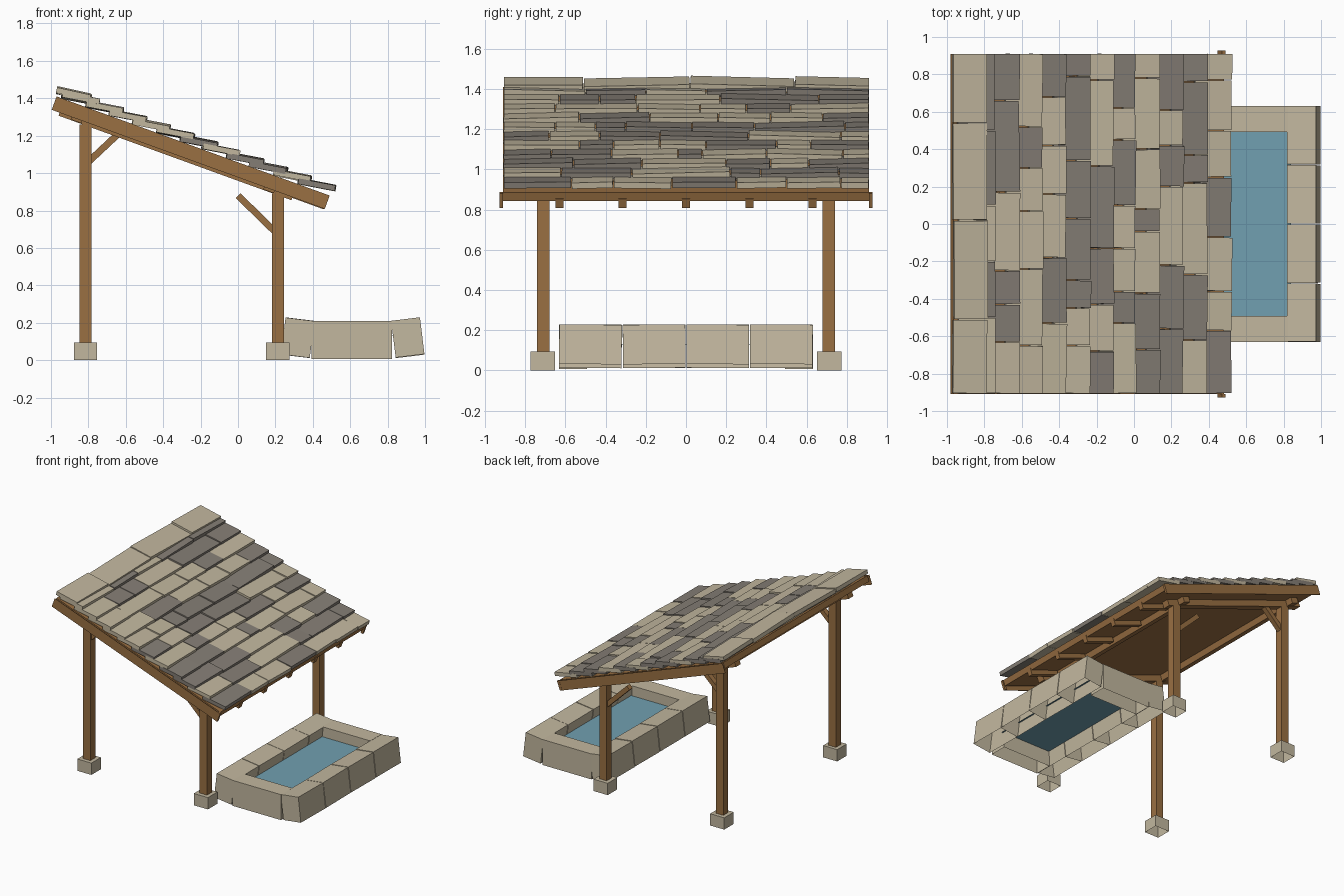
import bpy, bmesh, math, random
from mathutils import Matrix, Vector

if "Cube" in bpy.data.objects:
    bpy.data.objects.remove(bpy.data.objects["Cube"])

random.seed(4)


def material(name, rgb):
    m = bpy.data.materials.new(name)
    m.diffuse_color = (*rgb, 1)
    m.use_nodes = True
    m.node_tree.nodes["Principled BSDF"].inputs["Base Color"].default_value = m.diffuse_color
    return m


STONE = material("light_stone", (0.54, 0.475, 0.345))
SLATE = material("dark_slate", (0.235, 0.21, 0.18))
WOOD = material("brown_wood", (0.32, 0.16, 0.055))
WATER = material("blue_water", (0.165, 0.35, 0.44))

T = Matrix.Translation


def block(center, size, rot=None):
    """Matrix turning a unit cube into a placed block."""
    r = rot if rot else Matrix.Identity(4)
    return T(Vector(center)) @ r @ Matrix.Diagonal((*size, 1))


def turn_y(deg):
    return Matrix.Rotation(math.radians(deg), 4, 'Y')


def make(name, mat, matrices, open_bottom=False):
    """One object made of several transformed cubes."""
    bm = bmesh.new()
    for m in matrices:
        verts = bmesh.ops.create_cube(bm, size=1, matrix=m)["verts"]
        if open_bottom:
            faces = {f for v in verts for f in v.link_faces}
            lowest = min(faces, key=lambda f: f.calc_center_median().z)
            bmesh.ops.delete(bm, geom=[lowest], context='FACES_ONLY')
    me = bpy.data.meshes.new(name)
    bm.to_mesh(me)
    bm.free()
    me.materials.append(mat)
    ob = bpy.data.objects.new(name, me)
    bpy.context.collection.objects.link(ob)
    return ob


# Roof frame: local x runs down the slope, local z points out of the roof
ANGLE = math.atan(0.363)
COS = math.cos(ANGLE)
ROOF = T((-0.97, 0, 1.41)) @ Matrix.Rotation(ANGLE, 4, 'Y')
LENGTH = 1.46 / COS


def sloped(s0, s1, y, width, n0, n1):
    return ROOF @ block(((s0 + s1) / 2, y, (n0 + n1) / 2),
                        (s1 - s0, width, n1 - n0))


# Posts, footings, braces and the cross beams over the posts
for label, x, top, brace in (("high", -0.816, 1.26, ((-0.80, 1.06), (-0.64, 1.21))),
                             ("low", 0.213, 0.89, ((0.20, 0.685), (0.0, 0.88)))):
    make(label + "_posts", WOOD,
         [block((x, s * 0.71, (top + 0.08) / 2), (0.064, 0.062, top - 0.08))
          for s in (-1, 1)])
    make(label + "_footings", STONE,
         [block((x, s * 0.712, 0.047), (0.124, 0.12, 0.094)) for s in (-1, 1)], True)
    (x0, z0), (x1, z1) = brace
    tilt = math.degrees(math.atan2(z0 - z1, x1 - x0))
    make(label + "_braces", WOOD,
         [block(((x0 + x1) / 2, s * 0.71, (z0 + z1) / 2),
                (math.hypot(x1 - x0, z1 - z0), 0.04, 0.036), turn_y(tilt))
          for s in (-1, 1)])
    s_beam = (x + 0.97) / COS - 0.02
    make(label + "_cross_beam", WOOD,
         [sloped(s_beam - 0.03, s_beam + 0.03, 0, 1.6, -0.09, -0.04)])

# Roof timber
make("roof_deck", WOOD, [sloped(0.005, LENGTH - 0.01, 0, 1.82, -0.045, 0)])
make("side_beams", WOOD,
     [sloped(0.045, 1.37, s * 0.71, 0.06, -0.093, -0.04) for s in (-1, 1)])
make("barge_boards", WOOD,
     [sloped(0, LENGTH, s * 0.925, 0.002, -0.076, 0) for s in (-1, 1)])
make("eave_ends", WOOD,
     [sloped(LENGTH - 0.02, LENGTH, s * 0.918, 0.018, -0.076, 0) for s in (-1, 1)])
make("rafter_ends", WOOD,
     [sloped(LENGTH - 0.27, LENGTH - 0.005, 0.315 * i, 0.04, -0.08, -0.03)
      for i in range(-2, 3)])

# Roof tiles: lower edge of the row, colours from back to front, joints in y
ROWS = [
    (-0.79, "LLLL", (0.54, 0.02, -0.51)),
    (-0.745, "DDLDL", (0.5, 0.1, -0.2, -0.5)),
    (-0.615, "DDLDDL", (0.66, 0.17, -0.25, -0.43, -0.63)),
    (-0.49, "LDLLLL", (0.52, 0.3, 0.07, -0.24, -0.65)),
    (-0.365, "DLLLDL", (0.68, 0.42, 0.16, -0.18, -0.53)),
    (-0.235, "DDDDDLL", (0.79, 0.34, 0.03, -0.3, -0.45, -0.65)),
    (-0.11, "LLDDLD", (0.77, 0.31, -0.13, -0.43, -0.68)),
    (0.005, "DLDLLDL", (0.62, 0.45, 0.1, -0.13, -0.36, -0.53)),
    (0.135, "LLLDLDD", (0.78, 0.4, 0.08, -0.04, -0.37, -0.67)),
    (0.262, "DLDLDD", (0.61, 0.42, 0.2, -0.22, -0.56)),
    (0.39, "DDDLDL", (0.76, 0.37, 0.22, -0.27, -0.62)),
    (0.52, "LLLDLLD", (0.77, 0.5, 0.25, -0.07, -0.36, -0.57)),
]
tiles = {"L": [], "D": []}
for i, (edge, colours, joints) in enumerate(ROWS):
    ys = (0.912, *joints, -0.908)
    length = 0.185 if i == 0 else 0.2
    lift = 0.024 if i == 0 else 0.032
    base = 0.032 if i == 0 else 0.016
    for c, y1, y0 in zip(colours, ys, ys[1:]):
        s = (edge - 0.015 + 0.97) / COS + random.uniform(-0.004, 0.004)
        rot = (turn_y(-math.degrees(math.atan(lift / length)))
               @ Matrix.Rotation(random.uniform(-0.03, 0.03), 4, 'X')
               @ Matrix.Rotation(random.uniform(-0.015, 0.015), 4, 'Z'))
        tiles[c].append(ROOF @ block(
            (s - length / 2, (y0 + y1) / 2, lift / 2 + base),
            (length, y1 - y0 - 0.006, 0.03), rot))
make("light_roof_tiles", STONE, tiles["L"])
make("dark_roof_tiles", SLATE, tiles["D"])

# Basin stones: tilted long rows and one straight block at each end
long_stones = []
for x, tilt in ((0.319, 7), (0.908, -7)):
    for k in range(4):
        long_stones.append(block((x, -0.475 + 0.3165 * k, 0.12),
                                 (0.155, 0.311, 0.198),
                                 turn_y(tilt) @ Matrix.Rotation(
                                     random.uniform(-0.012, 0.012), 4, 'X')))
make("basin_long_stones", STONE, long_stones, True)
make("basin_end_stones", STONE,
     [block((0.608, s * 0.562, 0.109), (0.43, 0.14, 0.203)) for s in (-1, 1)], True)

# Water surface
make("water", WATER, [block((0.61, 0, 0.13), (0.46, 1.0, 0.002))])
